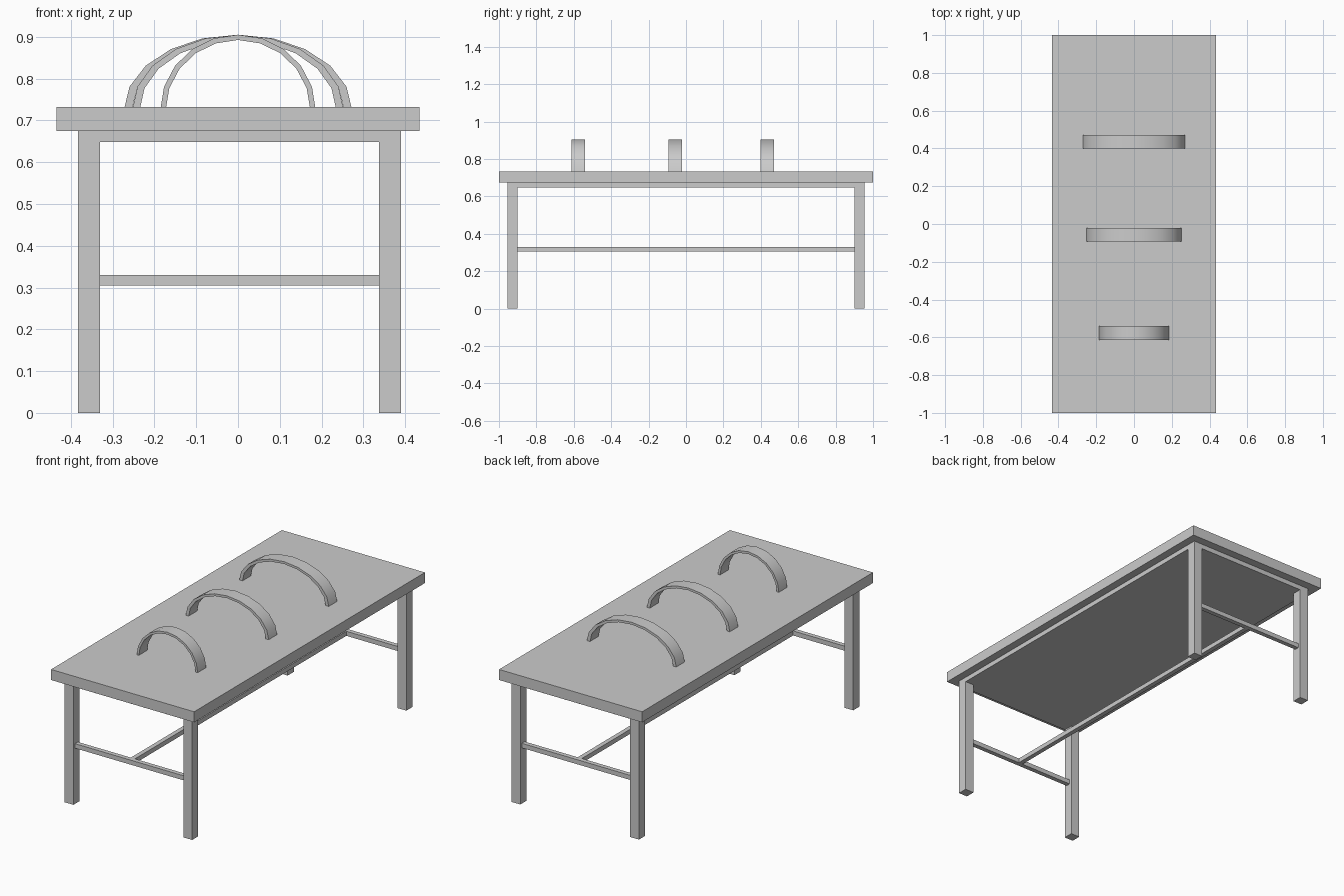
import bpy, bmesh
from math import cos, sin, pi, radians

if "Cube" in bpy.data.objects:
    bpy.data.objects.remove(bpy.data.objects["Cube"])


def box(name, x0, x1, y0, y1, z0, z1):
    bpy.ops.mesh.primitive_cube_add(size=1, location=((x0 + x1) / 2, (y0 + y1) / 2, (z0 + z1) / 2))
    ob = bpy.context.object
    ob.name = name
    ob.scale = (x1 - x0, y1 - y0, z1 - z0)
    bpy.ops.object.transform_apply(location=False, rotation=False, scale=True)
    return ob


def arch(name, y, half_width, height=0.18, depth=0.073, base=0.725, inner=0.93, segments=10):
    # half-ellipse band extruded along y, feet sunk slightly into the top
    angles = [pi * i / segments for i in range(segments + 1)]
    profile = [(k * half_width * cos(a), k * height * sin(a))
               for k, seq in ((1, angles), (inner, angles[::-1])) for a in seq]
    bm = bmesh.new()
    face = bm.faces.new([bm.verts.new((x, -depth / 2, z)) for x, z in profile])
    ext = bmesh.ops.extrude_face_region(bm, geom=[face])
    verts = [v for v in ext["geom"] if isinstance(v, bmesh.types.BMVert)]
    bmesh.ops.translate(bm, verts=verts, vec=(0, depth, 0))
    bmesh.ops.recalc_face_normals(bm, faces=bm.faces)
    mesh = bpy.data.meshes.new(name)
    bm.to_mesh(mesh)
    bm.free()
    ob = bpy.data.objects.new(name, mesh)
    ob.location = (0, y, base)
    bpy.context.collection.objects.link(ob)
    bpy.ops.object.select_all(action='DESELECT')
    ob.select_set(True)
    bpy.context.view_layer.objects.active = ob
    bpy.ops.object.shade_smooth_by_angle(angle=radians(40))


CX, LX, LY = 0.0035, 0.36, 0.928      # leg centres
LEG, RAIL = 0.0265, 0.0125            # half thicknesses
TOP, UNDER = 0.674, 0.648             # under-slab heights
xin, yin, xout, yout = LX - LEG, LY - LEG, LX + LEG, LY + LEG

# Table top and the solid slab beneath it, flush with the legs
box("table_top", -0.434, 0.434, -1, 1, TOP, 0.732)
box("under_slab", CX - xout, CX + xout, -yout, yout, UNDER, TOP)

# Legs and end stretchers
for sy, end in ((-1, "front"), (1, "back")):
    y = sy * LY
    for sx, side in ((-1, "left"), (1, "right")):
        x = CX + sx * LX
        box(f"{end}_{side}_leg", x - LEG, x + LEG, y - LEG, y + LEG, 0, UNDER)
    box(f"{end}_stretcher", CX - xin, CX + xin, y - RAIL, y + RAIL, 0.305, 0.33)

# Long centre stretcher
yr = LY - RAIL
box("centre_stretcher", CX - RAIL, CX + RAIL, -yr, yr, 0.305, 0.33)

# Arches on the top
arch("front_arch", -0.577, 0.186)
arch("middle_arch", -0.057, 0.253)
arch("back_arch", 0.435, 0.273)
